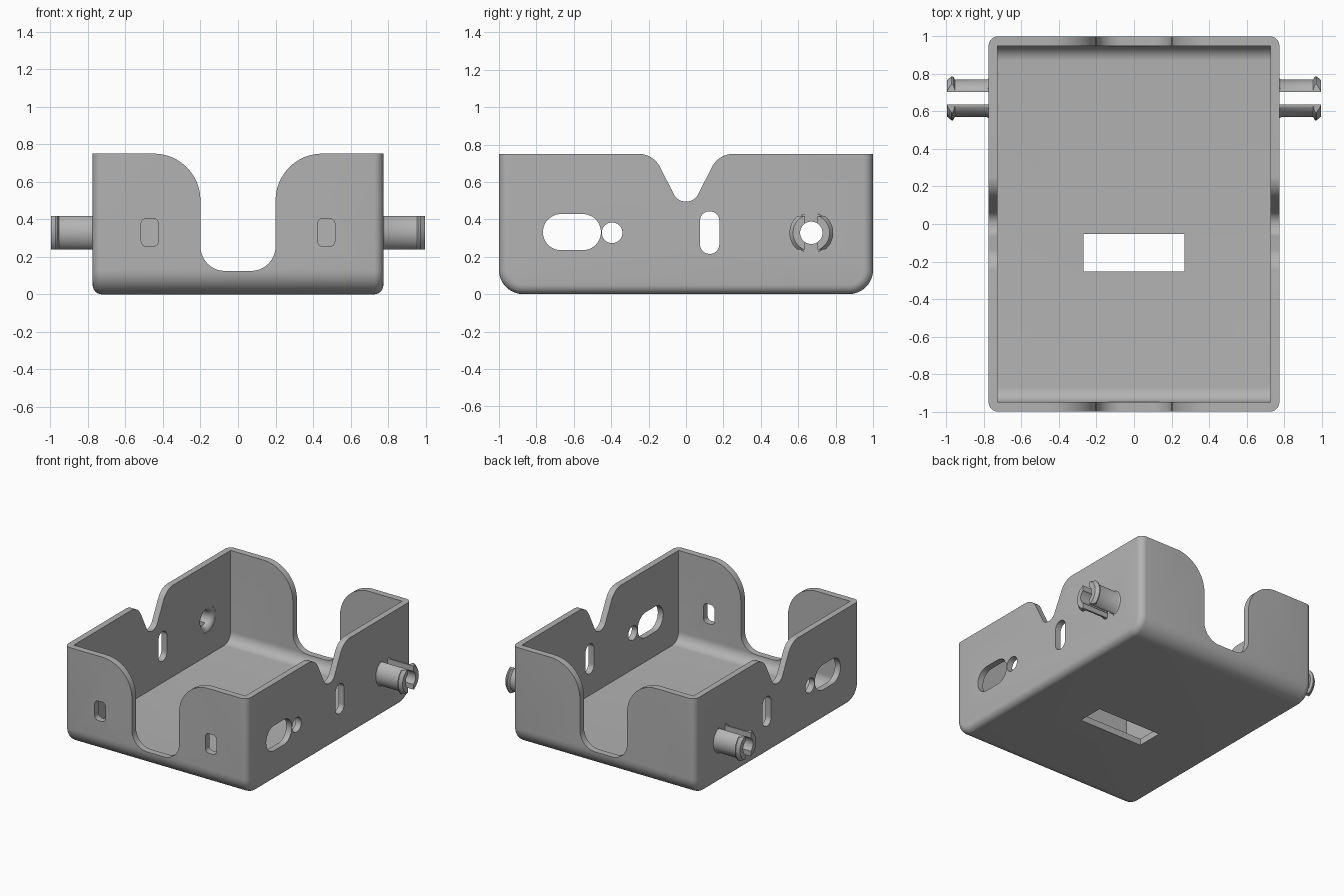
import bpy, bmesh, math
from mathutils import Vector

if "Cube" in bpy.data.objects:
    bpy.data.objects.remove(bpy.data.objects["Cube"])

grey = bpy.data.materials.new("plain grey")
grey.diffuse_color = (0.45, 0.45, 0.45, 1)
grey.use_nodes = True
grey.node_tree.nodes["Principled BSDF"].inputs["Base Color"].default_value = grey.diffuse_color


def rounded(points, steps=12):
    """Fillet a polygon given as (u, v, radius)."""
    out, n = [], len(points)
    for i, (u, v, r) in enumerate(points):
        p = Vector((u, v))
        if r == 0:
            out.append(p)
            continue
        a = (Vector(points[i - 1][:2]) - p).normalized()
        b = (Vector(points[(i + 1) % n][:2]) - p).normalized()
        half = math.acos(max(-1, min(1, a.dot(b)))) / 2
        c = p + (a + b).normalized() * (r / math.sin(half))
        t1 = p + a * (r / math.tan(half)) - c
        t2 = p + b * (r / math.tan(half)) - c
        sweep = math.atan2(t1.x * t2.y - t1.y * t2.x, t1.dot(t2))
        a0 = math.atan2(t1.y, t1.x)
        for k in range(steps + 1):
            ang = a0 + sweep * k / steps
            out.append(c + Vector((math.cos(ang), math.sin(ang))) * r)
    return out


def slot(u0, u1, v0, v1, r):
    return rounded([(u0, v0, r), (u1, v0, r), (u1, v1, r), (u0, v1, r)])


def finish(name, bm):
    bmesh.ops.recalc_face_normals(bm, faces=bm.faces)
    me = bpy.data.meshes.new(name)
    bm.to_mesh(me)
    bm.free()
    me.materials.append(grey)
    ob = bpy.data.objects.new(name, me)
    bpy.context.collection.objects.link(ob)
    return ob


def prism(name, pts, axis, lo, hi, end_bevel=0):
    """Extrude a profile: axis x uses (y, z), axis y uses (x, z), axis z uses (x, y)."""
    place = {"x": lambda u, v, w: (w, u, v), "y": lambda u, v, w: (u, w, v),
             "z": lambda u, v, w: (u, v, w)}[axis]
    bm = bmesh.new()
    a, b = ([bm.verts.new(place(p[0], p[1], w)) for p in pts] for w in (lo, hi))
    caps = [bm.faces.new(a), bm.faces.new(b)]
    n = len(pts)
    for i in range(n):
        bm.faces.new((a[i], a[(i + 1) % n], b[(i + 1) % n], b[i]))
    if end_bevel:
        top = max(v.co.z for v in bm.verts) - 1e-4
        edges = [e for f in caps for e in f.edges if min(v.co.z for v in e.verts) < top]
        bmesh.ops.recalc_face_normals(bm, faces=bm.faces)
        bmesh.ops.bevel(bm, geom=edges, offset=end_bevel, segments=6, profile=0.5, affect="EDGES")
    return finish(name, bm)


def lathe(name, profile, cy, cz, closed, n=48):
    """Revolve (x, radius) points around an axis parallel to x."""
    bm = bmesh.new()
    rings = [[bm.verts.new((x, cy + r * math.cos(2 * math.pi * k / n), cz + r * math.sin(2 * math.pi * k / n)))
              for k in range(n)] for x, r in profile]
    for a, b in zip(rings, rings[1:] + ([rings[0]] if closed else [])):
        for k in range(n):
            bm.faces.new((a[k], a[(k + 1) % n], b[(k + 1) % n], b[k]))
    if not closed:
        bm.faces.new(rings[0])
        bm.faces.new(rings[-1])
    return finish(name, bm)


def cut(ob, cutter):
    m = ob.modifiers.new("cut", "BOOLEAN")
    m.operation, m.solver, m.object = "DIFFERENCE", "EXACT", cutter
    apply(ob, m)
    if len(ob.data.polygons) == 0:
        raise RuntimeError("empty after " + cutter.name)
    bpy.data.objects.remove(cutter)


def apply(ob, m):
    select(ob)
    bpy.ops.object.modifier_apply(modifier=m.name)


def select(ob):
    bpy.ops.object.select_all(action="DESELECT")
    ob.select_set(True)
    bpy.context.view_layer.objects.active = ob


PY, PZ = 0.67, 0.328  # pin centre

# Open tray with rounded outside
tray = prism("tray", rounded([(-1, 0, 0.13), (1, 0, 0.13), (1, 0.75, 0), (-1, 0.75, 0)]),
             "x", -0.775, 0.775, 0.05)
cut(tray, prism("cavity", rounded([(-0.95, 0.05, 0.08), (0.95, 0.05, 0.08), (0.95, 1, 0), (-0.95, 1, 0)]),
                "x", -0.728, 0.728))

# Large flared opening in front and back walls
T = 0.7505
cut(tray, prism("opening", rounded([(-0.2, 0.125, 0.13), (0.2, 0.125, 0.13), (0.2, T, 0.25), (0.6, T, 0),
                                    (0.6, 1, 0), (-0.6, 1, 0), (-0.6, T, 0), (-0.2, T, 0.25)]),
                "y", -1.2, 1.2))

# V notches in the side walls
cut(tray, prism("notch", rounded([(-0.045, 0.495, 0.07), (0.045, 0.495, 0.07), (0.175, T, 0.13), (0.4, T, 0),
                                  (0.4, 1, 0), (-0.4, 1, 0), (-0.4, T, 0), (-0.175, T, 0.13)]),
                "x", -1.2, 1.2))

# Side wall holes
for u0, u1, v0, v1, r in ((-0.765, -0.455, 0.235, 0.428, 0.096), (-0.45, -0.34, 0.273, 0.383, 0.0545),
                          (0.075, 0.178, 0.215, 0.443, 0.051)):
    cut(tray, prism("side_hole", slot(u0, u1, v0, v1, r), "x", -1.2, 1.2))

# Front wall windows
for s in (-1, 1):
    cut(tray, prism("window", slot(s * 0.47 - 0.046, s * 0.47 + 0.046, 0.255, 0.405, 0.03), "y", -1.2, -0.8))

# Floor slot
cut(tray, prism("floor_slot", slot(-0.27, 0.27, -0.253, -0.052, 0), "z", -0.2, 0.2))

# Pin bores, rounded on the inside face
fillet = [(0.77 - 0.04 * math.sin(k * math.pi / 16), 0.1 - 0.04 * math.cos(k * math.pi / 16)) for k in range(9)]
half = [(0.8, 0.06)] + fillet + [(0.7, 0.1)]
cut(tray, lathe("bore", half + [(-x, r) for x, r in reversed(half)], PY, PZ, False))

# Split snap pins with lips
pins = lathe("snap_pins", [(0.774, 0.06), (0.774, 0.108), (0.778, 0.104), (0.785, 0.1), (0.955, 0.1),
                           (0.965, 0.117), (0.973, 0.117), (0.996, 0.098), (0.996, 0.06)], PY, PZ, True)
cut(pins, prism("gap", slot(PY - 0.033, PY + 0.033, 0, 0.7, 0), "x", 0.7745, 1.2))
for s in (-1, 1):
    z0, z1 = sorted((PZ + s * 0.09, PZ + s * 0.3))
    cut(pins, prism("flat", slot(0.4, 0.9, z0, z1, 0), "x", 0.776, 1.2))
mirror = pins.modifiers.new("mirror", "MIRROR")
mirror.use_mirror_merge = False
apply(pins, mirror)

for ob in (tray, pins):
    select(ob)
    bpy.ops.object.shade_smooth_by_angle(angle=math.radians(30))
